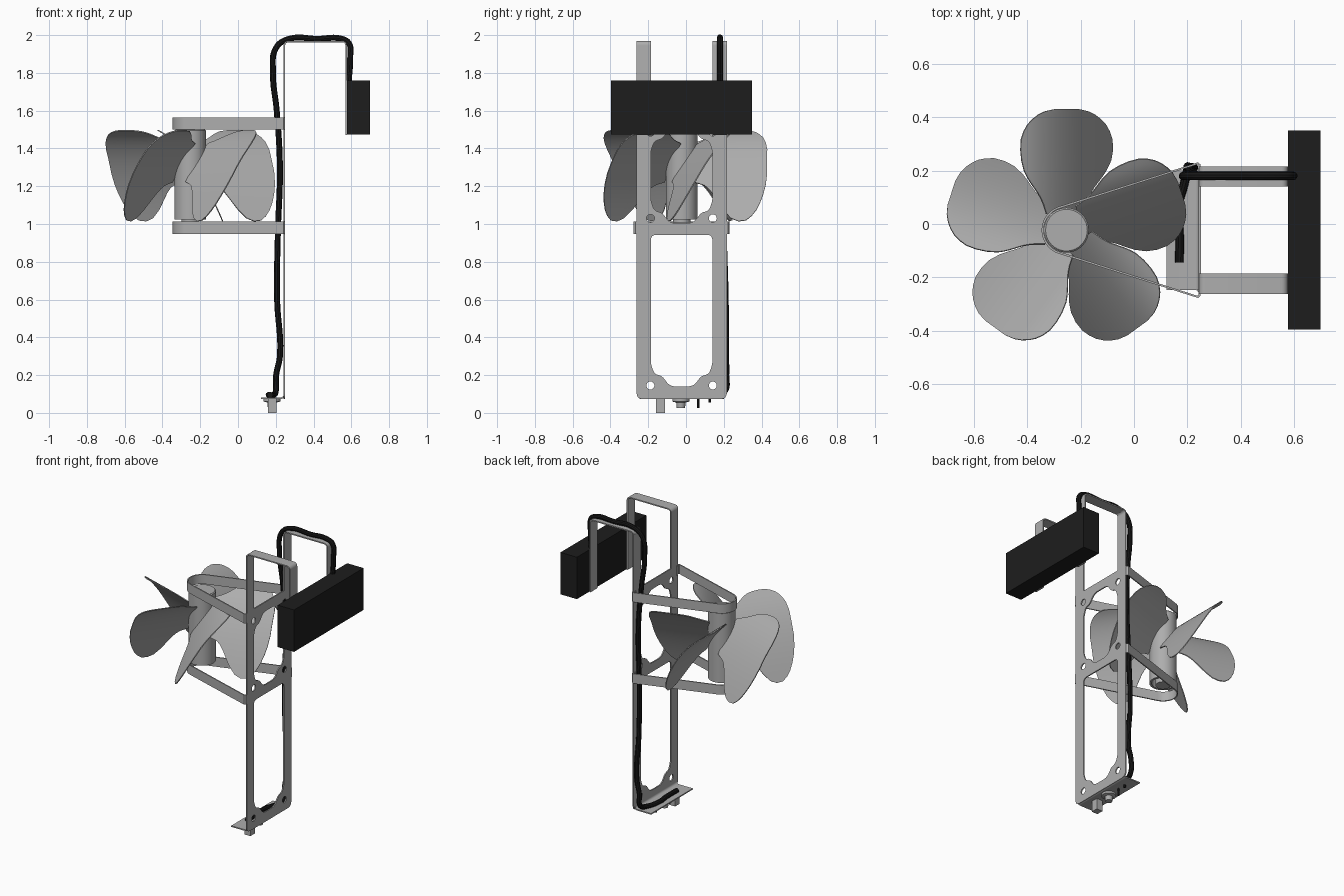
import bpy, bmesh, math
from mathutils import Vector

if "Cube" in bpy.data.objects:
    bpy.data.objects.remove(bpy.data.objects["Cube"])

CX, CY = -0.253, -0.023          # fan axis; frame is also centred on CY
T = 0.008                        # sheet thickness
PX = 0.246                       # frame plate x


def material(name, v):
    m = bpy.data.materials.new(name)
    m.diffuse_color = (v, v, v, 1)
    m.use_nodes = True
    m.node_tree.nodes["Principled BSDF"].inputs["Base Color"].default_value = m.diffuse_color
    return m


STEEL = material("grey steel", 0.42)
BLACK = material("black", 0.0125)
RUBBER = material("dark rubber", 0.009)


def select(ob):
    bpy.ops.object.select_all(action='DESELECT')
    ob.select_set(True)
    bpy.context.view_layer.objects.active = ob


def finish(ob, mat, smooth=True):
    ob.data.materials.clear()
    ob.data.materials.append(mat)
    select(ob)
    if smooth:
        bpy.ops.object.shade_smooth_by_angle(angle=math.radians(35))
    return ob


def mesh_object(name, verts, faces, mat, thick=0):
    me = bpy.data.meshes.new(name)
    me.from_pydata(verts, [], faces)
    bm = bmesh.new()
    bm.from_mesh(me)
    bmesh.ops.recalc_face_normals(bm, faces=bm.faces)
    bm.to_mesh(me)
    bm.free()
    ob = bpy.data.objects.new(name, me)
    bpy.context.collection.objects.link(ob)
    if thick:
        s = ob.modifiers.new("thickness", 'SOLIDIFY')
        s.thickness, s.offset = thick, 0
        select(ob)
        bpy.ops.object.modifier_apply(modifier=s.name)
    return finish(ob, mat)


def rounded(pts, radius, n=5):
    """Round the corners of a closed 2D loop."""
    out = []
    for i, p in enumerate(pts):
        p = Vector(p)
        a, b = Vector(pts[i - 1]) - p, Vector(pts[(i + 1) % len(pts)]) - p
        r = min(radius, a.length * .45, b.length * .45)
        s, e = p + a.normalized() * r, p + b.normalized() * r
        for k in range(n):
            t = k / (n - 1)
            out.append(s * (1 - t) ** 2 + p * 2 * t * (1 - t) + e * t * t)
    return out


def ribbon(name, path, width, mat=STEEL):
    """Bent strip: path of points swept along the width vector."""
    n, w = len(path), Vector(width)
    verts = [Vector(p) for p in path] + [Vector(p) + w for p in path]
    faces = [(i, i + 1, n + i + 1, n + i) for i in range(n - 1)]
    return mesh_object(name, verts, faces, mat, T)


def lathe(name, profile, x, y, mat, n=40):
    verts, faces, m = [], [], len(profile)
    for k in range(n):
        a = 2 * math.pi * k / n
        verts += [(x + r * math.cos(a), y + r * math.sin(a), z) for r, z in profile]
    for k in range(n):
        for i in range(m - 1):
            j = (k + 1) % n
            faces.append((k * m + i, j * m + i, j * m + i + 1, k * m + i + 1))
    return mesh_object(name, verts, faces, mat)


def box(name, lo, hi, mat):
    bpy.ops.mesh.primitive_cube_add(size=1, location=[(a + b) / 2 for a, b in zip(lo, hi)])
    ob = bpy.context.object
    ob.name = name
    ob.scale = [b - a for a, b in zip(lo, hi)]
    return finish(ob, mat, False)


# Frame plate: outline, two windows with corner gussets, six bolt holes
W, H = 0.239, 0.163


def window(z0, z1, gusset_bottom, gusset_top):
    def end(z, s, gusset):
        if not gusset:
            return [(-H, z), (H, z)]
        half = [(H, z + s * .115), (H - .02, z + s * .065), (H - .06, z + s * .055), (H - .10, z)]
        return [(-x, q) for x, q in half] + half[::-1]

    return rounded(end(z0, 1, gusset_bottom) + end(z1, -1, gusset_top)[::-1], .03)


bottom = rounded([(-W, .073), (W, .073), (W, 1), (-W, 1)], .035)[:10]
outline = bottom + [(W, 1.95), (H, 1.95), (H, 1.567), (-H, 1.567), (-H, 1.95), (-W, 1.95)]
loops = [outline, window(.14, .943, True, False), window(1.005, 1.505, True, True)]
for z in (.145, 1.03, 1.487):
    for s in (-1, 1):
        loops.append([(s * .165 + .021 * math.cos(k * math.pi / 10),
                       z + .021 * math.sin(k * math.pi / 10)) for k in range(20)])
cu = bpy.data.curves.new("frame_plate", 'CURVE')
cu.dimensions, cu.fill_mode, cu.extrude = '2D', 'BOTH', T / 2
for loop in loops:
    sp = cu.splines.new('POLY')
    sp.points.add(len(loop) - 1)
    for p, q in zip(sp.points, loop):
        p.co = (q[0], q[1], 0, 1)
    sp.use_cyclic_u = True
plate = bpy.data.objects.new("frame_plate", cu)
bpy.context.collection.objects.link(plate)
plate.location = (PX, CY, 0)
plate.rotation_euler = (math.pi / 2, 0, math.pi / 2)
select(plate)
bpy.ops.object.convert(target='MESH')
finish(plate, STEEL)


def arc(cx, cz, r, a0, a1, n=7):
    return [(cx + r * math.cos(math.radians(a0 + (a1 - a0) * k / (n - 1))),
             cz + r * math.sin(math.radians(a0 + (a1 - a0) * k / (n - 1)))) for k in range(n)]


# Hanger hooks continuing the two rails over the top
hook = [(PX, 1.94)] + arc(PX + .02, 1.946, .02, 180, 90) + arc(.552, 1.946, .02, 90, 0) + [(.572, 1.472)]
for side, y in (("front", CY - W), ("back", CY + H)):
    ribbon(side + "_hanger_hook", [(x, y, z) for x, z in hook], (0, W - H, 0))

# Bottom flange
flange = [(PX, .10)] + arc(PX - .02, .098, .02, 0, -90) + [(.122, .078)]
ribbon("bottom_flange", [(x, CY - W + .015, z) for x, z in flange], (0, 2 * W - .03, 0))

# Straps wrapping round the hub
E = Vector((.492, .25))
ta = math.degrees(math.atan2(E.y, E.x) + math.acos(.089 / E.length))
half_end = [(.490, .222), (.499, .232), (.499, .244), (.492, .250)]
strap = half_end + arc(0, 0, .089, ta, 360 - ta, 21) + [(x, -y) for x, y in half_end[::-1]]
for name, z in (("lower_strap", .948), ("upper_strap", 1.5)):
    ribbon(name, [(CX + x, CY + y, z) for x, y in strap], (0, 0, .064))

# Hub, hollow underneath, and its shaft
lathe("hub", [(0, 1.5), (.078, 1.5), (.084, 1.494), (.084, 1.023), (.07, 1.023),
              (.07, 1.2), (0, 1.2)], CX, CY, STEEL)
lathe("shaft", [(0, 1.21), (.047, 1.21), (.047, 1.008), (0, 1.008)], CX, CY, STEEL, 24)

# Fan blades: curved sheets with (radius, lower half width, upper half width) stations
stations = [(.06, .072, .075), (.10, .078, .088), (.12, .082, .097), (.14, .090, .108), (.16, .102, .122),
            (.18, .117, .136), (.20, .132, .148), (.22, .146, .158), (.26, .165, .168), (.30, .172, .172),
            (.34, .170, .170), (.37, .160, .160), (.395, .146, .146), (.415, .128, .128),
            (.432, .106, .106), (.445, .080, .080), (.453, .045, .045)]
COLS = 16
for b in range(5):
    a = math.radians(90 + 72 * b)
    d, t = Vector((math.cos(a), math.sin(a), 0)), Vector((-math.sin(a), math.cos(a), 0))
    verts, faces = [], []
    for r, low, high in stations:
        for c in range(COLS + 1):
            u = -low + (low + high) * c / COLS
            z = 1.337 + 1.4 * u - 2.76 * u * u
            verts.append(Vector((CX, CY, z)) + d * r + t * u)
    for i in range(len(stations) - 1):
        for c in range(COLS):
            k = i * (COLS + 1) + c
            faces.append((k, k + 1, k + COLS + 2, k + COLS + 1))
    mesh_object("fan_blade_%d" % (b + 1), verts, faces, STEEL, .006)

# Control box
box("control_box", (.576, -.396, 1.475), (.699, .35, 1.76), BLACK)

# Cable
path = [(.17, -.145, .095), (.17, -.03, .095), (.163, .05, .095), (.188, .15, .095), (.2, .205, .115),
        (.202, .213, .2), (.222, .212, .3), (.207, .21, .6), (.211, .2, .95), (.222, .195, 1.3),
        (.205, .185, 1.6), (.185, .18, 1.8), (.203, .18, 1.935), (.27, .18, 1.98), (.42, .18, 1.98),
        (.55, .18, 1.98), (.588, .18, 1.955), (.594, .18, 1.88), (.585, .18, 1.74)]
cc = bpy.data.curves.new("cable", 'CURVE')
cc.dimensions, cc.bevel_depth, cc.bevel_resolution, cc.resolution_u = '3D', .016, 3, 6
cc.use_fill_caps = True
sp = cc.splines.new('BEZIER')
sp.bezier_points.add(len(path) - 1)
for p, q in zip(sp.bezier_points, path):
    p.co = q
    p.handle_left_type = p.handle_right_type = 'AUTO'
cable = bpy.data.objects.new("cable", cc)
bpy.context.collection.objects.link(cable)
select(cable)
bpy.ops.object.convert(target='MESH')
finish(cable, RUBBER)

# Sensors and pins under the flange
box("sensor_block", (.16, -.16, 0), (.205, -.112, .076), STEEL)
lathe("sensor_knob", [(0, .076), (.045, .076), (.045, .06), (.025, .055), (.022, .025), (0, .025)],
      .18, -.027, STEEL, 20)
for i, (y, z) in enumerate(((.065, .025), (.125, .055))):
    lathe("probe_pin_%d" % (i + 1), [(0, .076), (.007, .076), (.007, z), (0, z)], .18, y, BLACK, 10)
